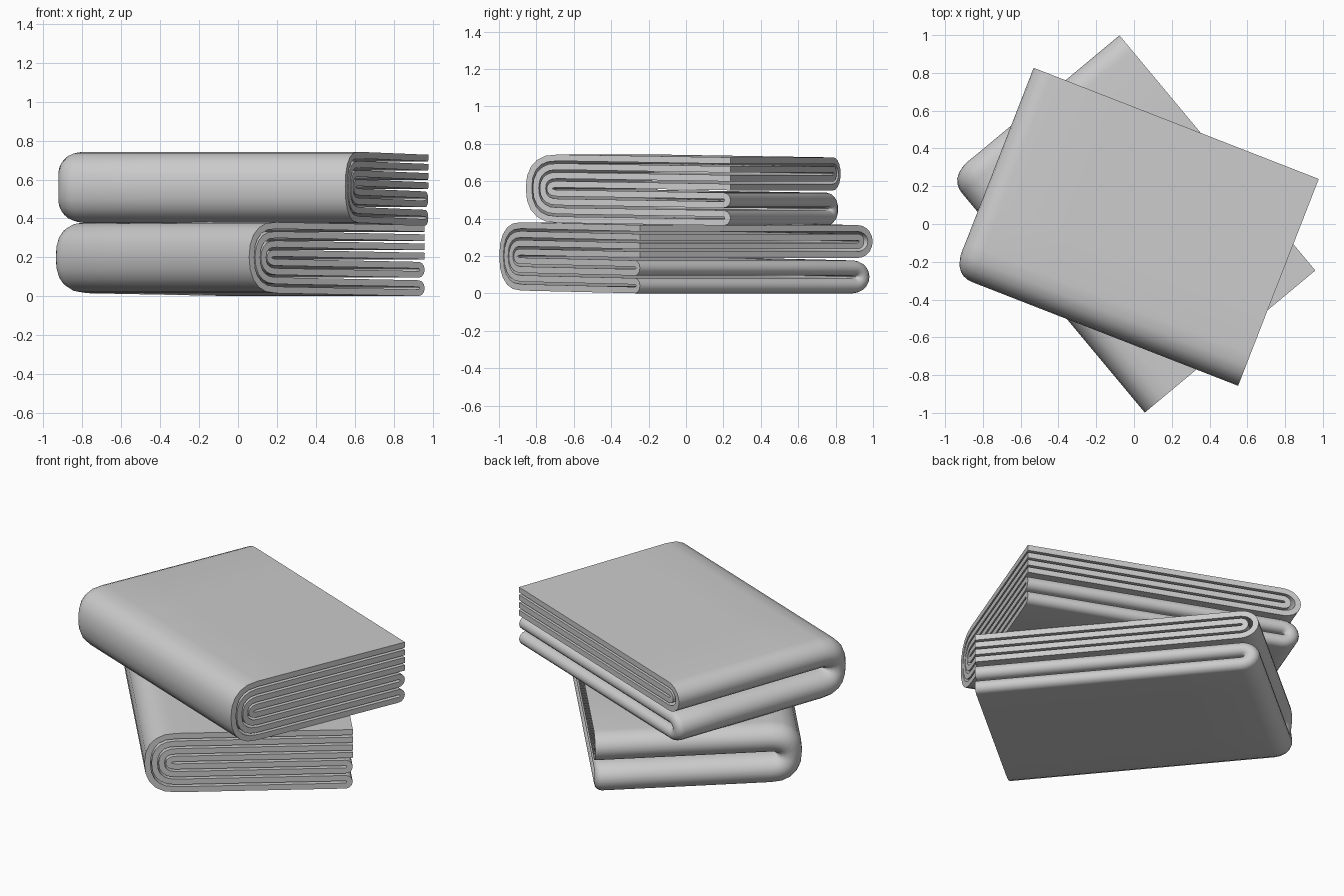
import bpy
import bmesh
from math import sin, cos, pi, radians
from mathutils import Vector

if "Cube" in bpy.data.objects:
    bpy.data.objects.remove(bpy.data.objects["Cube"])

L, W = 1.62, 1.175          # folded size
T = 0.034                   # cloth thickness
P = 0.0473                  # spacing between layers
NOSE = 10                   # segments round the spine fold
ROLL = 6                    # segments round the back hairpin folds
END = 10                    # segments round the left end fold


def u_layer(i, back_top, back_low):
    """Cross-section (y, z) of layer i (0 outer .. 3 inner), top back edge to bottom back edge."""
    h = (3.5 - i) * P
    ax = 0.165 - 0.04 * i
    cy = -W / 2 + 0.165 + T / 2
    pts = [(back_top + (cy - back_top) * k / 4, h) for k in range(4)]
    for k in range(NOSE + 1):
        a = pi / 2 - pi * k / NOSE
        c, s = max(cos(a), 0.0) ** 0.8, abs(sin(a)) ** 0.85
        pts.append((cy - ax * c, h * s * (1 if a > 0 else -1)))
    pts += [(cy + (back_low - cy) * k / 4, -h) for k in range(1, 5)]
    return pts


def doubled(i, j):
    """Layer i joined to layer j by a hairpin at the lower back."""
    low = W / 2 - P / 2 - T / 2
    a, b = u_layer(i, W / 2, low), u_layer(j, W / 2, low)
    zc, r = (a[-1][1] + b[-1][1]) / 2, (a[-1][1] - b[-1][1]) / 2
    roll = [(low + abs(r) * sin(pi * k / ROLL), zc + r * cos(pi * k / ROLL))
            for k in range(1, ROLL)]
    return a + roll + b[::-1]


def towel(name, loc, angle):
    outer, inner = doubled(0, 1), doubled(3, 2)
    xl = -L / 2 + 1.5 * P * 1.25 + T / 2
    xs = [L / 2 + (xl - L / 2) * k / 4 for k in range(5)]
    bm = bmesh.new()
    rows = []
    for (ya, za), (yb, zb) in zip(outer, inner):
        a, b = Vector((0, ya, za)), Vector((0, yb, zb))
        mid, half = (a + b) / 2, (a - b) / 2
        ex = Vector((-1.25 * half.length, 0, 0))
        row = [a + Vector((x, 0, 0)) for x in xs]
        row += [mid + Vector((xl, 0, 0)) + half * cos(pi * k / END) + ex * sin(pi * k / END)
                for k in range(1, END)]
        row += [b + Vector((x, 0, 0)) for x in reversed(xs)]
        for p in row:               # slight sag towards the back
            p.z += 0.008 - 0.018 * (p.y + W / 2) / W
        rows.append([bm.verts.new(p) for p in row])
    for r0, r1 in zip(rows, rows[1:]):
        for k in range(len(r0) - 1):
            bm.faces.new((r0[k], r0[k + 1], r1[k + 1], r1[k]))
    bmesh.ops.recalc_face_normals(bm, faces=bm.faces)
    me = bpy.data.meshes.new(name)
    bm.to_mesh(me)
    bm.free()
    ob = bpy.data.objects.new(name, me)
    bpy.context.collection.objects.link(ob)
    ob.location = loc
    ob.rotation_euler.z = radians(angle)
    # cloth thickness
    m = ob.modifiers.new("thickness", 'SOLIDIFY')
    m.thickness = T
    m.offset = 0
    bpy.ops.object.select_all(action='DESELECT')
    bpy.context.view_layer.objects.active = ob
    ob.select_set(True)
    bpy.ops.object.modifier_apply(modifier=m.name)
    bpy.ops.object.shade_smooth_by_angle(angle=radians(40))
    return ob


# two folded towels, stacked and turned
towel("lower_towel", (-0.01, 0.0, 0.193), -50.2)
towel("upper_towel", (0.01, -0.015, 0.555), -21.3)
